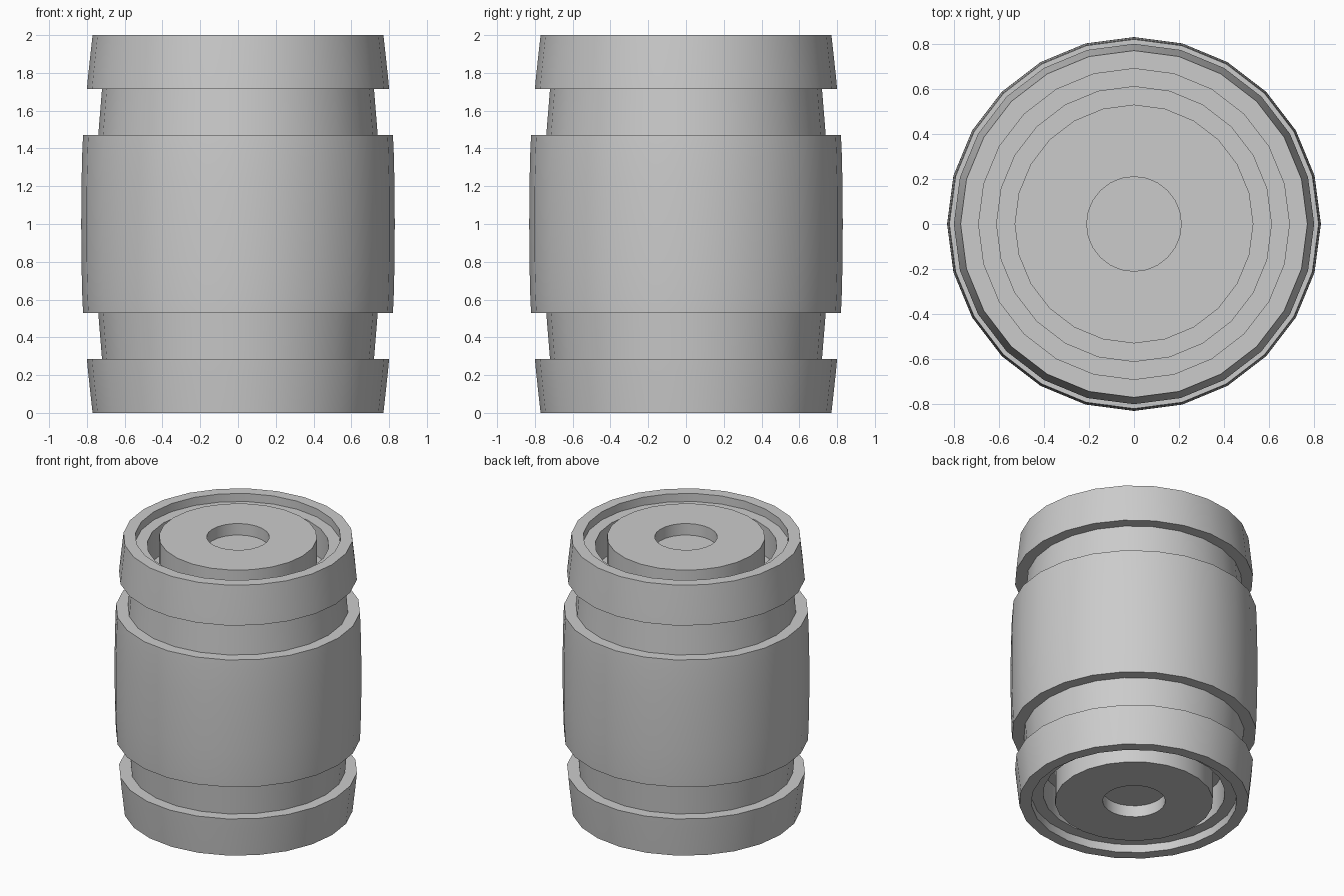
import bpy, bmesh, math

if "Cube" in bpy.data.objects:
    bpy.data.objects.remove(bpy.data.objects["Cube"])

SIDES = 24

def lathe(name, profile):
    """Spin an (r, z) profile around z; both ends sit on the axis."""
    bm = bmesh.new()
    rings = []
    for r, z in profile:
        if r == 0:
            rings.append([bm.verts.new((0, 0, z))] * SIDES)
        else:
            rings.append([bm.verts.new((r * math.cos(2 * math.pi * i / SIDES),
                                        r * math.sin(2 * math.pi * i / SIDES), z))
                          for i in range(SIDES)])
    for a, b in zip(rings, rings[1:]):
        for i in range(SIDES):
            j = (i + 1) % SIDES
            bm.faces.new(list(dict.fromkeys((a[i], a[j], b[j], b[i]))))
    bmesh.ops.recalc_face_normals(bm, faces=bm.faces)
    mesh = bpy.data.meshes.new(name)
    bm.to_mesh(mesh)
    bm.free()
    ob = bpy.data.objects.new(name, mesh)
    bpy.context.collection.objects.link(ob)
    bpy.context.view_layer.objects.active = ob
    ob.select_set(True)
    bpy.ops.object.shade_smooth_by_angle(angle=math.radians(30))
    ob.select_set(False)
    return ob

# Lower half of the barrel, from the recessed hub outwards and up
half = [
    (0, 0.085), (0.21, 0.085), (0.21, 0),      # hub hole
    (0.53, 0), (0.53, 0.28),                   # hub side
    (0.61, 0.28), (0.61, 0.06), (0.69, 0.06),  # groove and ledge
    (0.69, 0), (0.77, 0),                      # rim
    (0.793, 0.21), (0.80, 0.285),              # end hoop
    (0.72, 0.285), (0.74, 0.53),               # narrow neck
    (0.82, 0.53), (0.824, 0.60), (0.829, 0.80),  # wide middle band
]
full = half + [(0.83, 1.0)] + [(r, 2 - z) for r, z in reversed(half)]
lathe("barrel", full)
